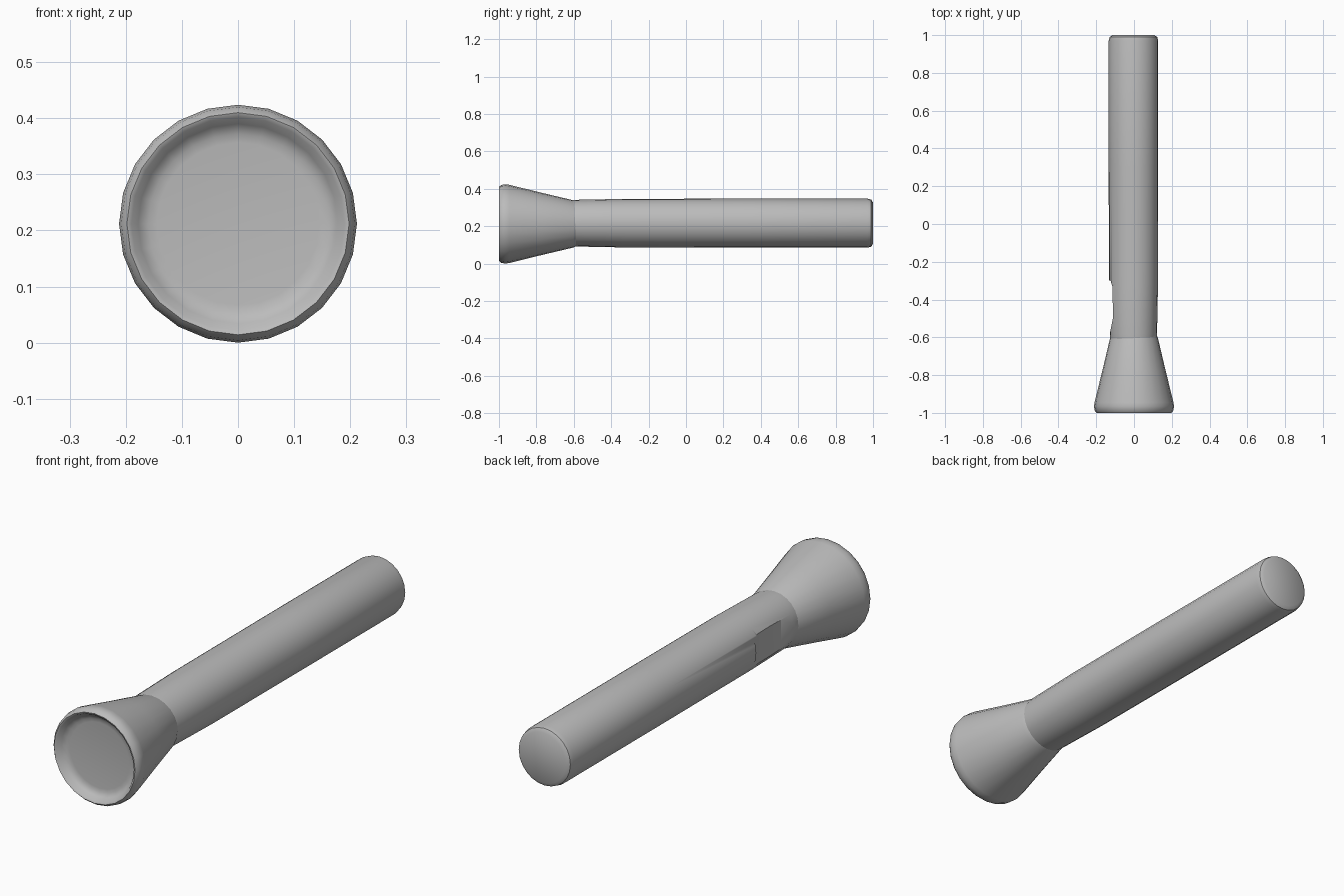
import bpy
import bmesh
import math

if "Cube" in bpy.data.objects:
    bpy.data.objects.remove(bpy.data.objects["Cube"], do_unlink=True)

SIDES = 24
AXIS_Z = 0.212

grey = bpy.data.materials.new("plain grey")
grey.use_nodes = True
colour = (0.5, 0.5, 0.5, 1)
grey.diffuse_color = colour
grey.node_tree.nodes["Principled BSDF"].inputs["Base Color"].default_value = colour


def finish(name, bm):
    bmesh.ops.recalc_face_normals(bm, faces=bm.faces)
    mesh = bpy.data.meshes.new(name)
    bm.to_mesh(mesh)
    bm.free()
    mesh.materials.append(grey)
    obj = bpy.data.objects.new(name, mesh)
    bpy.context.collection.objects.link(obj)
    return obj


def lathe(name, profile, z=AXIS_Z, x=0.0):
    """Turn (radius, y) points round the y axis and close both ends."""
    bm = bmesh.new()
    rings = []
    for r, y in profile:
        angles = [2 * math.pi * i / SIDES for i in range(SIDES)]
        rings.append([bm.verts.new((x + r * math.sin(a), y, z - r * math.cos(a)))
                      for a in angles])
    for a, b in zip(rings, rings[1:]):
        for i in range(SIDES):
            j = (i + 1) % SIDES
            bm.faces.new((a[i], a[j], b[j], b[i]))
    bm.faces.new(rings[0])
    bm.faces.new(rings[-1])
    return finish(name, bm)


def smooth(obj, angle):
    bpy.ops.object.select_all(action='DESELECT')
    obj.select_set(True)
    bpy.context.view_layer.objects.active = obj
    bpy.ops.object.shade_smooth_by_angle(angle=math.radians(angle))


# Flared head with rounded rim and shallow dished front
head = lathe("flared_head", [
    (0.118, -0.585), (0.127, -0.605), (0.166, -0.77), (0.209, -0.945),
    (0.212, -0.965), (0.208, -0.988), (0.198, -1.0), (0.190, -0.997),
    (0.178, -0.975), (0.160, -0.966), (0.145, -0.964)])

# Long handle with bevelled tail
handle = lathe("handle", [
    (0.122, -0.615), (0.125, -0.58), (0.130, -0.32), (0.131, 0.3),
    (0.131, 0.97), (0.126, 0.99), (0.110, 1.0)], z=0.216, x=-0.003)

# Switch recess on the handle's side, with its floor rising towards the head
floor = [(-0.3, -0.30), (-0.124, -0.30), (-0.113, -0.335),
         (-0.112, -0.50), (-0.130, -0.59), (-0.3, -0.59)]
bm = bmesh.new()
outline = bm.faces.new([bm.verts.new((x, y, 0.15)) for x, y in floor])
side = bmesh.ops.extrude_face_region(bm, geom=[outline])
top = [v for v in side["geom"] if isinstance(v, bmesh.types.BMVert)]
bmesh.ops.translate(bm, verts=top, vec=(0, 0, 0.132))
cutter = finish("recess_cutter", bm)
cutter.hide_render = True

cut = handle.modifiers.new("switch recess", 'BOOLEAN')
cut.operation = 'DIFFERENCE'
cut.solver = 'EXACT'
cut.object = cutter
bpy.context.view_layer.objects.active = handle
bpy.ops.object.modifier_apply(modifier=cut.name)
bpy.data.objects.remove(cutter, do_unlink=True)

smooth(head, 50)
smooth(handle, 35)
